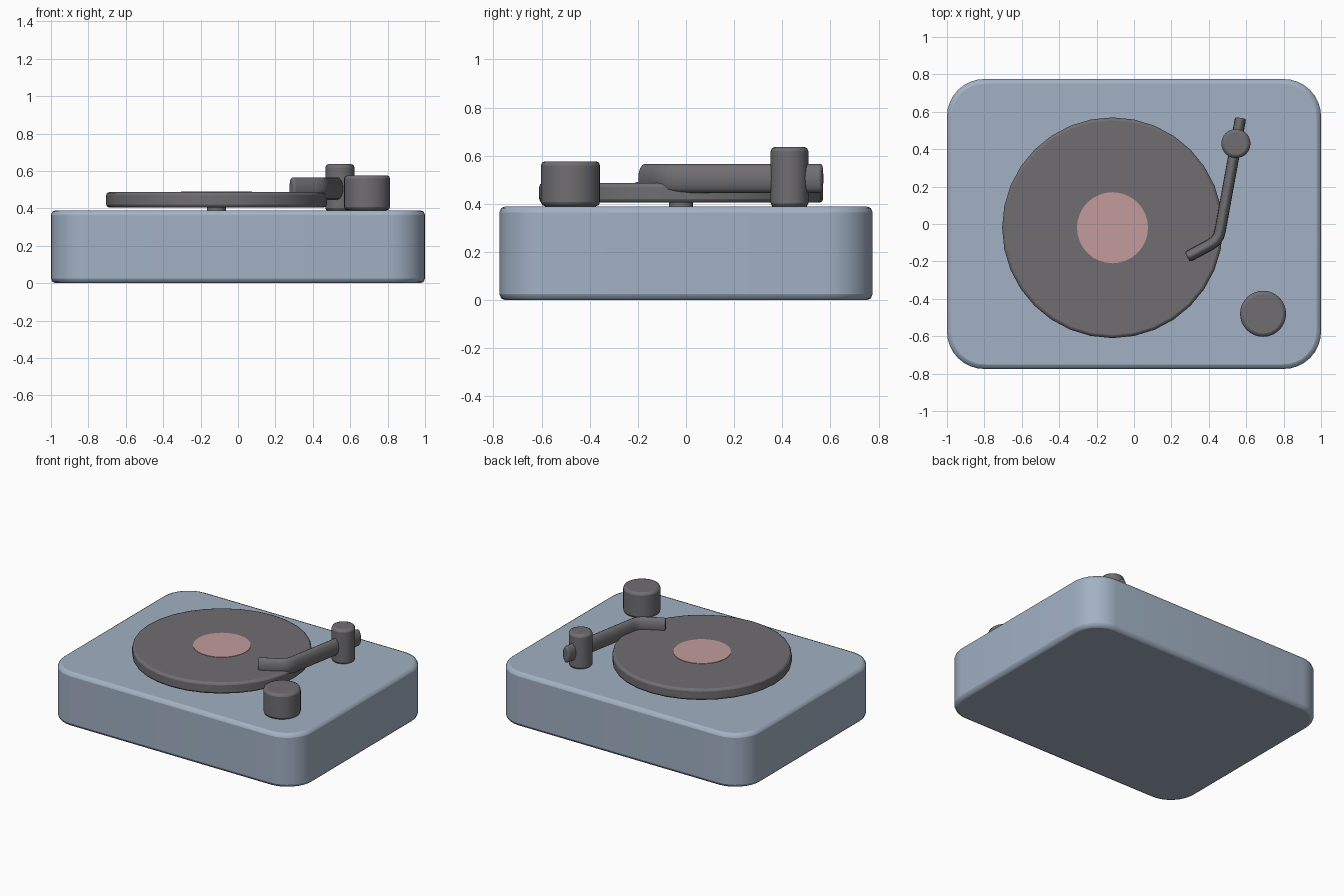
import bpy, bmesh, math
from mathutils import Vector

if "Cube" in bpy.data.objects:
    bpy.data.objects.remove(bpy.data.objects["Cube"])


def material(name, color):
    m = bpy.data.materials.new(name)
    m.diffuse_color = (*color, 1)
    m.use_nodes = True
    m.node_tree.nodes["Principled BSDF"].inputs["Base Color"].default_value = m.diffuse_color
    return m


BLUE = material("pale_blue", (0.36, 0.44, 0.55))
DARK = material("dark_grey", (0.16, 0.155, 0.165))
PINK = material("dusty_pink", (0.55, 0.33, 0.34))


def finish(bm, name, mat, bevel=0.0, segments=2):
    bmesh.ops.recalc_face_normals(bm, faces=bm.faces)
    me = bpy.data.meshes.new(name)
    bm.to_mesh(me)
    bm.free()
    ob = bpy.data.objects.new(name, me)
    bpy.context.collection.objects.link(ob)
    me.materials.append(mat)
    if bevel:
        b = ob.modifiers.new("bevel", 'BEVEL')
        b.width, b.segments = bevel, segments
        b.limit_method, b.angle_limit = 'ANGLE', math.radians(50)
    bpy.ops.object.select_all(action='DESELECT')
    ob.select_set(True)
    bpy.context.view_layer.objects.active = ob
    bpy.ops.object.shade_smooth_by_angle(angle=math.radians(50))
    return ob


def loft(rings, name, mat, bevel=0.0):
    """Skin a list of closed point rings and cap both ends."""
    bm = bmesh.new()
    vs = [[bm.verts.new(p) for p in r] for r in rings]
    n = len(vs[0])
    for a, b in zip(vs, vs[1:]):
        for i in range(n):
            j = (i + 1) % n
            bm.faces.new((a[i], a[j], b[j], b[i]))
    bm.faces.new(vs[0])
    bm.faces.new(vs[-1])
    return finish(bm, name, mat, bevel)


def circle(x, y, z, r, n):
    return [(x + r * math.cos(math.tau * i / n), y + r * math.sin(math.tau * i / n), z)
            for i in range(n)]


def disc(name, x, y, r, z0, z1, mat, n=32, bevel=0.0):
    return loft([circle(x, y, z0, r, n), circle(x, y, z1, r, n)], name, mat, bevel)


def rounded_rect(hx, hy, r, z, seg=8):
    pts = []
    for k, (sx, sy) in enumerate([(1, 1), (-1, 1), (-1, -1), (1, -1)]):
        for i in range(seg + 1):
            a = math.pi / 2 * (k + i / seg)
            pts.append((sx * (hx - r) + r * math.cos(a), sy * (hy - r) + r * math.sin(a), z))
    return pts


# Plinth with rounded corners and softened rims
loft([rounded_rect(1.0, 0.775, 0.2, z) for z in (0.0, 0.39)], "plinth", BLUE, 0.025)

# Platter, its short spindle and the centre label
PX, PY = -0.115, -0.02
disc("spindle", PX, PY, 0.05, 0.38, 0.42, DARK, 16)
disc("platter", PX, PY, 0.59, 0.405, 0.487, DARK, 32, 0.016)
disc("record_label", PX, PY, 0.19, 0.475, 0.49, PINK, 32)

# Control knob and tonearm post
disc("control_knob", 0.69, -0.48, 0.123, 0.39, 0.577, DARK, 32, 0.018)
disc("tonearm_post", 0.545, 0.43, 0.078, 0.385, 0.637, DARK, 24, 0.018)

# Tonearm: tall oval section swept along a bent path
path = [Vector(p) for p in [(0.57, 0.567), (0.462, -0.03), (0.453, -0.065),
                            (0.434, -0.092), (0.405, -0.112), (0.285, -0.176)]]
rings = []
for i, p in enumerate(path):
    d0 = (p - path[i - 1]).normalized() if i else (path[1] - p).normalized()
    d1 = (path[i + 1] - p).normalized() if i < len(path) - 1 else d0
    t = (d0 + d1).normalized()
    side = Vector((t.y, -t.x)) * 0.03 / max(t.dot(d0), 0.5)
    rings.append([(p.x + side.x * math.cos(a), p.y + side.y * math.cos(a),
                   0.506 + 0.06 * math.sin(a))
                  for a in (math.tau * k / 16 for k in range(16))])
loft(rings, "tonearm", DARK, 0.01)
